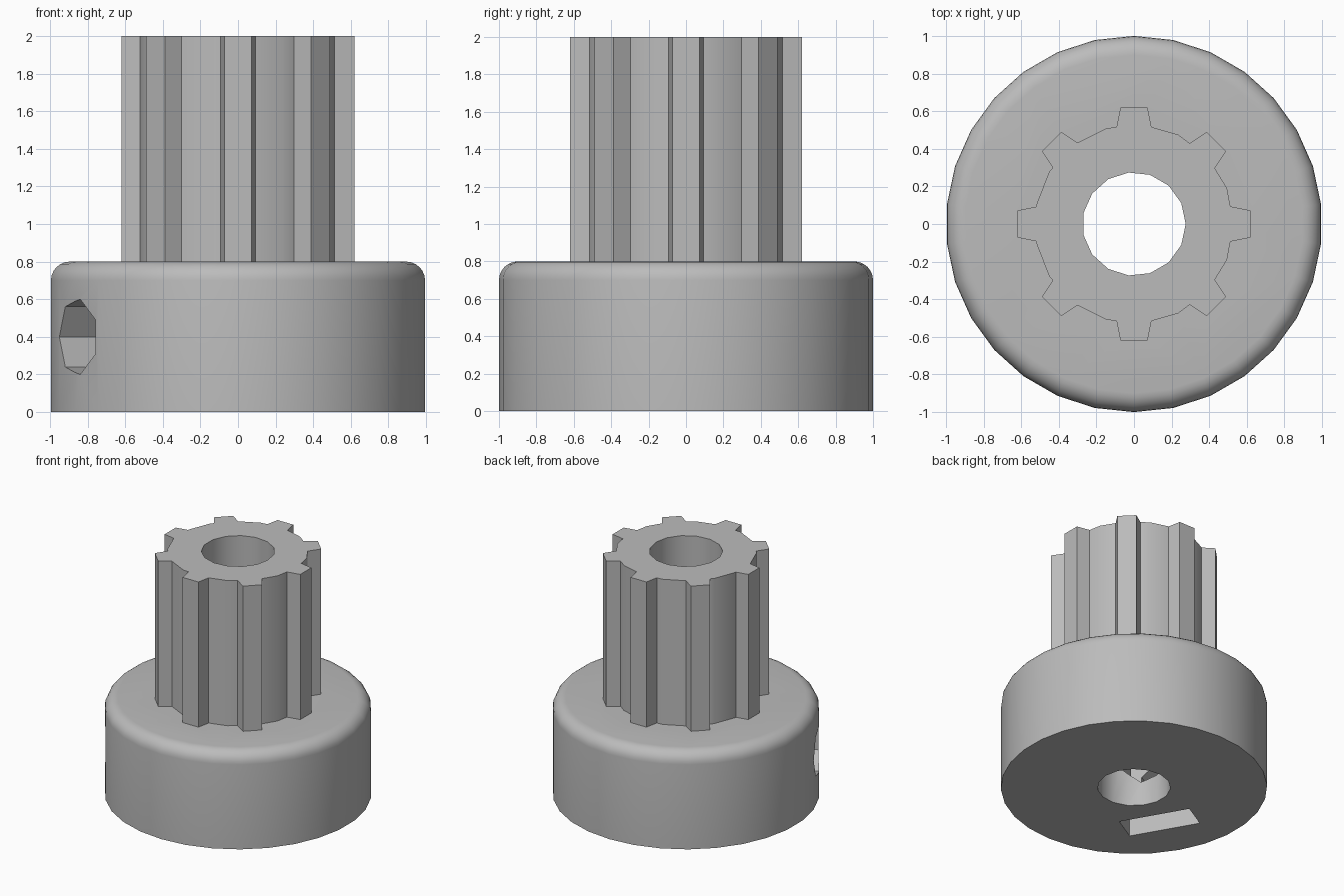
import bpy, bmesh
from math import cos, sin, radians, tau
from mathutils import Matrix, Vector

cube = bpy.data.objects.get("Cube")
if cube:
    bpy.data.objects.remove(cube, do_unlink=True)

grey = bpy.data.materials.new("plain_grey")
grey.use_nodes = True
colour = (0.5, 0.5, 0.5, 1)
grey.diffuse_color = colour
grey.node_tree.nodes["Principled BSDF"].inputs["Base Color"].default_value = colour


def ring(sides, radius, turn=0.0):
    return [(radius * cos(turn + tau * i / sides), radius * sin(turn + tau * i / sides))
            for i in range(sides)]


def prism(name, outline, low, high, matrix=Matrix(), round_top=0.0):
    """Extrude a flat outline along its local z, with an optional rounded top rim."""
    bm = bmesh.new()
    face = bm.faces.new([bm.verts.new((x, y, low)) for x, y in outline])
    top = bmesh.ops.extrude_face_region(bm, geom=[face])["geom"]
    moved = [g for g in top if isinstance(g, bmesh.types.BMVert)]
    bmesh.ops.translate(bm, verts=moved, vec=(0, 0, high - low))
    if not any(face in f.edges[0].link_faces for f in [face] if face.is_valid):
        bm.faces.new([v for v in bm.verts if v not in moved])
    if round_top:
        rim = [e for e in bm.edges if all(v in moved for v in e.verts)]
        bmesh.ops.bevel(bm, geom=rim, offset=round_top, segments=6,
                        profile=0.5, affect='EDGES')
    bmesh.ops.recalc_face_normals(bm, faces=bm.faces)
    bm.transform(matrix)
    mesh = bpy.data.meshes.new(name)
    bm.to_mesh(mesh)
    bm.free()
    mesh.materials.append(grey)
    obj = bpy.data.objects.new(name, mesh)
    bpy.context.collection.objects.link(obj)
    return obj


def combine(target, tool, operation):
    """Apply a boolean and discard the tool."""
    tool.hide_render = True
    mod = target.modifiers.new(operation.title(), 'BOOLEAN')
    mod.operation, mod.solver, mod.object = operation, 'EXACT', tool
    bpy.context.view_layer.objects.active = target
    bpy.ops.object.modifier_apply(modifier=mod.name)
    bpy.data.objects.remove(tool, do_unlink=True)


# Round collar with a softened top rim
pulley = prism("splined_pulley", ring(30, 1, radians(6)), 0, 0.8, round_top=0.1)

# Shaft core and its eight tapered splines
shaft = prism("shaft", ring(17, 0.53), 0.5, 2)
tooth = [(0.4, -0.116), (0.62, -0.072), (0.62, 0.072), (0.4, 0.116)]
for i in range(8):
    spline = prism("spline", tooth, 0.5, 2, Matrix.Rotation(tau * i / 8, 4, 'Z'))
    combine(shaft, spline, 'UNION')
combine(pulley, shaft, 'UNION')

# Bore through the whole length
combine(pulley, prism("bore", ring(15, 0.275), -0.2, 2.2), 'DIFFERENCE')

# Set screw hole, drilled from the side into the bore
turn = Matrix.Rotation(radians(210), 4, 'Z')
sideways = Matrix(((0, 0, 1, 0), (-1, 0, 0, 0), (0, -1, 0, 0.4), (0, 0, 0, 1)))
combine(pulley, prism("screw_hole", ring(7, 0.205), 0, 1.2, turn @ sideways), 'DIFFERENCE')

# Nut slot, open underneath
slot = [(0.445, -0.28), (0.675, -0.28), (0.675, 0.28), (0.445, 0.28)]
combine(pulley, prism("nut_slot", slot, -0.2, 0.68, turn), 'DIFFERENCE')

# Smooth curved walls, keep the corners crisp
bpy.ops.object.select_all(action='DESELECT')
pulley.select_set(True)
bpy.context.view_layer.objects.active = pulley
bpy.ops.object.shade_smooth_by_angle(angle=radians(30))
